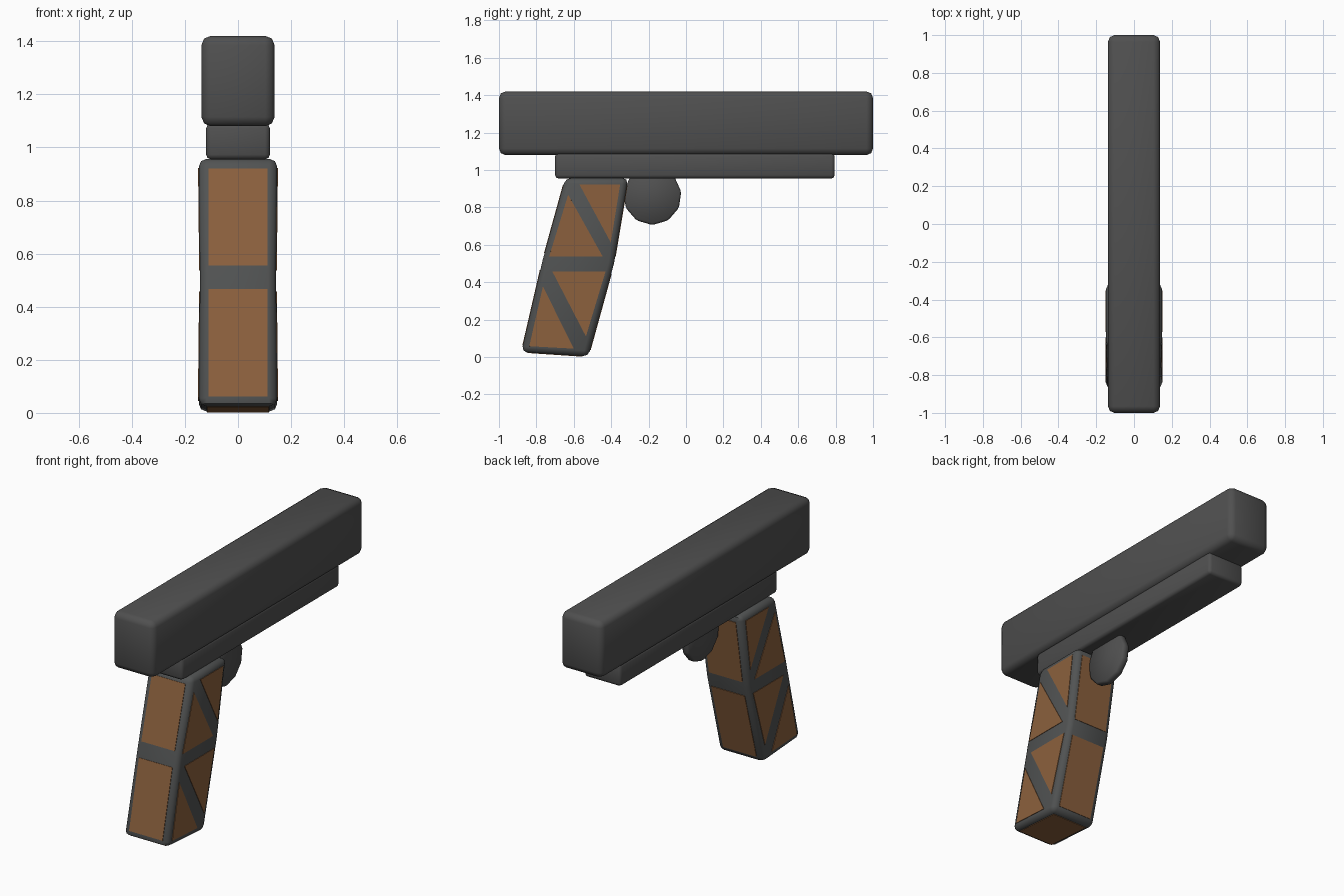
import bpy, bmesh, math
from mathutils import Vector

if "Cube" in bpy.data.objects:
    bpy.data.objects.remove(bpy.data.objects["Cube"])


def material(name, rgb):
    m = bpy.data.materials.new(name)
    m.diffuse_color = (*rgb, 1)
    m.use_nodes = True
    m.node_tree.nodes["Principled BSDF"].inputs["Base Color"].default_value = m.diffuse_color
    return m


dark_grey = material("dark_grey", (0.08, 0.08, 0.08))
grip_grey = material("grip_grey", (0.083, 0.087, 0.087))
brown = material("brown", (0.26, 0.118, 0.047))


def finish(name, bm, mat, bevel=0.0, segments=2, smooth=True):
    """Round the sharp edges of a bmesh and turn it into an object."""
    bmesh.ops.recalc_face_normals(bm, faces=bm.faces)
    if bevel:
        edges = [e for e in bm.edges if e.calc_face_angle(0) > math.radians(25)]
        bmesh.ops.bevel(bm, geom=edges, offset=bevel, segments=segments,
                        profile=0.5, affect='EDGES')
    me = bpy.data.meshes.new(name)
    bm.to_mesh(me)
    bm.free()
    me.materials.append(mat)
    ob = bpy.data.objects.new(name, me)
    bpy.context.collection.objects.link(ob)
    if smooth:
        bpy.ops.object.select_all(action='DESELECT')
        ob.select_set(True)
        bpy.context.view_layer.objects.active = ob
        bpy.ops.object.shade_smooth_by_angle(angle=math.radians(50))
    return ob


def box(name, hx, y0, y1, z0, z1, bevel, mat):
    bm = bmesh.new()
    bmesh.ops.create_cube(bm, size=1)
    for v in bm.verts:
        v.co = (v.co.x * 2 * hx, (y0 + y1) / 2 + v.co.y * (y1 - y0),
                (z0 + z1) / 2 + v.co.z * (z1 - z0))
    return finish(name, bm, mat, bevel)


# Upper body and the rail under it
box("slide", 0.138, -1, 1, 1.08, 1.42, 0.035, dark_grey)
box("frame", 0.12, -0.70, 0.795, 0.955, 1.09, 0.018, dark_grey)

# Flat disc under the frame, ahead of the grip
bm = bmesh.new()
sides = 11
rings = []
for x in (0.008, 0.054):
    ring = []
    for i in range(sides):
        a = -math.pi / 2 + i * math.tau / sides
        ring.append(bm.verts.new((x, -0.18 + 0.156 * math.cos(a), 0.862 + 0.156 * math.sin(a))))
    bm.faces.new(ring)
    rings.append(ring)
for i in range(sides):
    j = (i + 1) % sides
    bm.faces.new((rings[0][i], rings[0][j], rings[1][j], rings[1][i]))
finish("trigger_disc", bm, dark_grey, 0.01, 1)

# Grip: a bent block from three cross-sections (rear y, z, front y, z, half width)
SECTIONS = [(-0.88, 0.027, -0.522, 0.003, 0.148),
            (-0.766, 0.52, -0.385, 0.50, 0.143),
            (-0.645, 0.957, -0.309, 0.957, 0.148)]
bm = bmesh.new()
loops = [[bm.verts.new(c) for c in ((-w, ya, za), (w, ya, za), (w, yb, zb), (-w, yb, zb))]
         for ya, za, yb, zb, w in SECTIONS]
for lo, hi in zip(loops, loops[1:]):
    for i in range(4):
        j = (i + 1) % 4
        bm.faces.new((lo[i], lo[j], hi[j], hi[i]))
bm.faces.new(loops[0])
bm.faces.new(loops[-1])
finish("grip", bm, grip_grey, 0.03)


# Brown inlay plates on the grip
def plate(bm, points, outward):
    """Thin closed plate through the points, straddling the grip surface."""
    pts = [Vector(p) for p in points]
    n = (pts[1] - pts[0]).cross(pts[2] - pts[0]).normalized()
    if n.dot(Vector(outward)) < 0:
        n = -n
    top = [bm.verts.new(p + n * 0.003) for p in pts]
    low = [bm.verts.new(p - n * 0.003) for p in pts]
    bm.faces.new(top)
    bm.faces.new(low)
    for i in range(len(pts)):
        j = (i + 1) % len(pts)
        bm.faces.new((low[i], low[j], top[j], top[i]))


def half_width(z):
    return 0.143 + 0.005 * min(abs(z - 0.51) / 0.46, 1)


bm = bmesh.new()

# Triangles on both flanks, (y, z)
TRIANGLES = [((-0.57, 0.923), (-0.352, 0.923), (-0.402, 0.612)),
             ((-0.63, 0.868), (-0.732, 0.537), (-0.445, 0.537)),
             ((-0.715, 0.458), (-0.43, 0.458), (-0.535, 0.11)),
             ((-0.765, 0.378), (-0.838, 0.058), (-0.60, 0.045))]
for s in (-1, 1):
    for tri in TRIANGLES:
        plate(bm, [(s * half_width(z), y, z) for y, z in tri], (s, 0, 0))

# Two rectangles on each narrow face
for col, out in ((0, -1), (2, 1)):
    for k, (t0, t1) in enumerate(((0.07, 0.89), (0.08, 0.915))):
        a, b = (Vector((0, s[col], s[col + 1])) for s in SECTIONS[k:k + 2])
        p, q = a.lerp(b, t0), a.lerp(b, t1)
        X = Vector((0.111, 0, 0))
        plate(bm, [p - X, p + X, q + X, q - X], (0, out, 0))

# Base
a = Vector((0, SECTIONS[0][0], SECTIONS[0][1]))
b = Vector((0, SECTIONS[0][2], SECTIONS[0][3]))
p, q = a.lerp(b, 0.09), a.lerp(b, 0.91)
X = Vector((0.116, 0, 0))
plate(bm, [p - X, p + X, q + X, q - X], (0, 0, -1))
finish("grip_panels", bm, brown, smooth=False)
